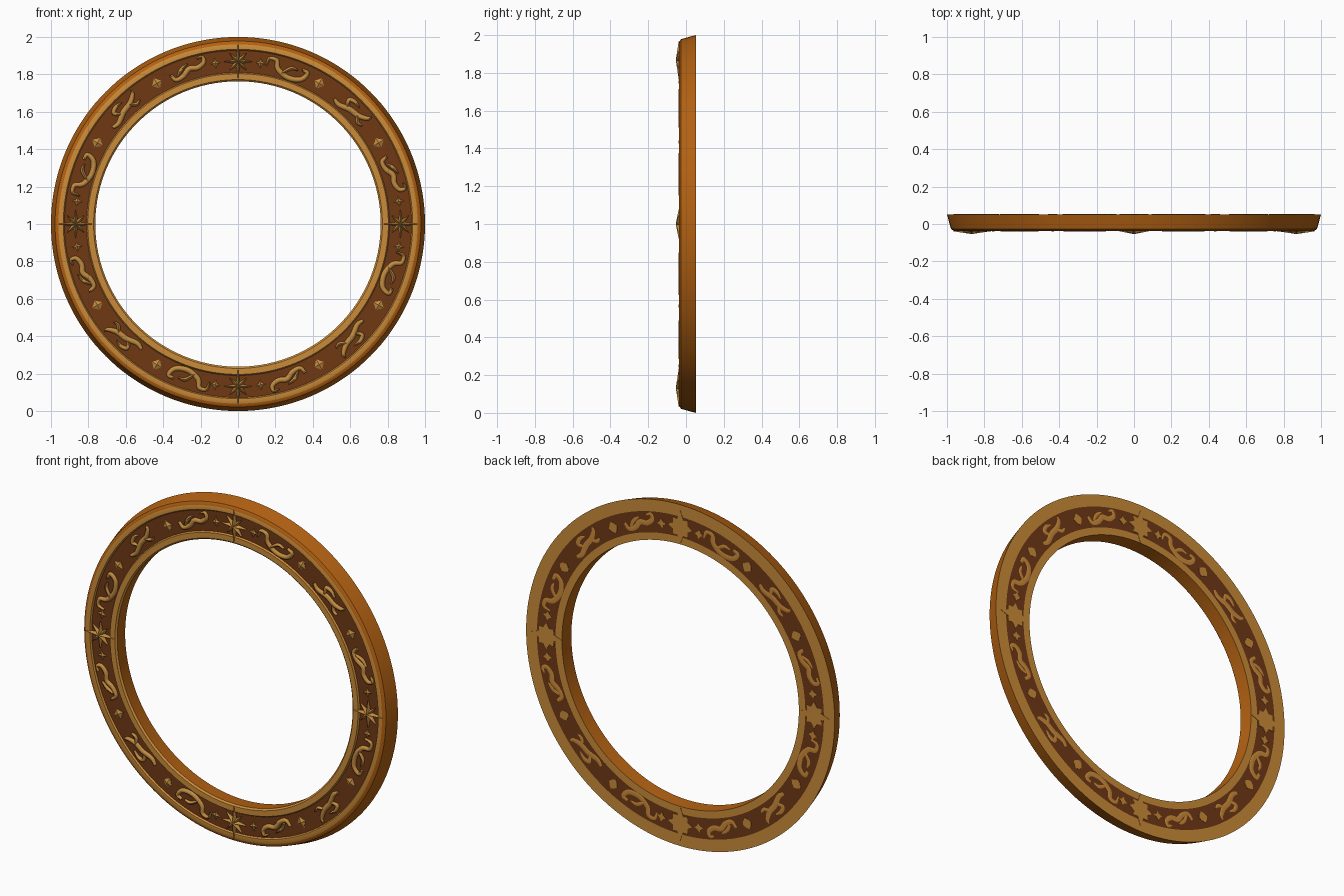
import bpy, bmesh
from math import sin, cos, pi, radians
from mathutils import Matrix, Vector

cube = bpy.data.objects.get("Cube")
if cube:
    bpy.data.objects.remove(cube)


def material(name, rgb):
    m = bpy.data.materials.new(name)
    m.use_nodes = True
    m.diffuse_color = (*rgb, 1)
    b = m.node_tree.nodes["Principled BSDF"]
    b.inputs["Base Color"].default_value = (*rgb, 1)
    b.inputs["Roughness"].default_value = 0.6
    return m


ORANGE = material("orange wood", (0.45, 0.12, 0.006))
GOLD = material("gold trim", (0.60, 0.26, 0.04))
BROWN = material("dark brown band", (0.16, 0.04, 0.007))
RELIEF = material("relief gold", (0.54, 0.26, 0.05))

FRONT, BACK, MID = 0.028, 0.052, 0.868


def finish(name, bm, mats, angle=35):
    bmesh.ops.recalc_face_normals(bm, faces=bm.faces)
    me = bpy.data.meshes.new(name)
    bm.to_mesh(me)
    bm.free()
    for m in mats:
        me.materials.append(m)
    ob = bpy.data.objects.new(name, me)
    bpy.context.collection.objects.link(ob)
    bpy.ops.object.select_all(action="DESELECT")
    ob.select_set(True)
    bpy.context.view_layer.objects.active = ob
    bpy.ops.object.shade_smooth_by_angle(angle=radians(angle))
    return ob


# Ring: closed lathe profile (radius, y, material of the next strip)
profile = [
    (1.0, BACK, 0), (0.986, 0.0, 0), (0.978, -0.027, 0), (0.96, -0.038, 1),
    (0.934, -0.037, 1), (0.928, -FRONT, 2), (0.81, -FRONT, 1), (0.804, -0.037, 1),
    (0.772, -0.037, 1), (0.763, -0.028, 0), (0.768, BACK, 1),
    (0.81, BACK, 2), (0.93, BACK, 1),
]
SEG = 144
bm = bmesh.new()
rings = []
for i in range(SEG):
    a = 2 * pi * i / SEG
    rings.append([bm.verts.new((r * sin(a), y, 1 + r * cos(a))) for r, y, _ in profile])
for i in range(SEG):
    p, q = rings[i], rings[(i + 1) % SEG]
    for j, row in enumerate(profile):
        k = (j + 1) % len(profile)
        bm.faces.new((p[j], p[k], q[k], q[j])).material_index = row[2]
finish("ring_frame", bm, [ORANGE, GOLD, BROWN])


def placement(deg, back):
    m = Matrix.Rotation(radians(deg), 4, "Y") @ Matrix.Translation((0, 0, MID))
    if back:
        m = Matrix.Rotation(pi, 4, "Z") @ m
    return Matrix.Translation((0, 0, 1)) @ m


def star(bm, mat, tips, valley, base, edge, peak):
    """Faceted star: one tip length per ray, with a short skirt below."""
    n = len(tips) * 2
    def loop(h_tip, h_valley):
        out = []
        for i in range(n):
            r = tips[i // 2] if i % 2 == 0 else valley
            h = h_tip if i % 2 == 0 else h_valley
            a = 2 * pi * i / n
            out.append(bm.verts.new(mat @ Vector((r * sin(a), -h, r * cos(a)))))
        return out
    low, top = loop(base, base), loop(edge, min(edge, base + 0.002))
    apex = bm.verts.new(mat @ Vector((0, -peak, 0)))
    for i in range(n):
        k = (i + 1) % n
        bm.faces.new((low[i], low[k], top[k], top[i]))
        bm.faces.new((top[i], top[k], apex))


def smooth_path(pts, steps=5):
    """Catmull-Rom points through the control points."""
    p = [Vector(v) for v in pts]
    p = [2 * p[0] - p[1]] + p + [2 * p[-1] - p[-2]]
    out = []
    for i in range(1, len(p) - 2):
        a, b, c, d = p[i - 1:i + 3]
        for s in range(steps):
            t = s / steps
            out.append(0.5 * (2 * b + (c - a) * t + (2 * a - 5 * b + 4 * c - d) * t * t
                              + (3 * b - a - 3 * c + d) * t ** 3))
    return out + [p[-2]]


def ribbon(bm, mat, pts, width, base, peak):
    """Tapered rounded strip following a path."""
    path = smooth_path(pts)
    last = len(path) - 1
    rows = []
    for i, c in enumerate(path):
        d = (path[min(i + 1, last)] - path[max(i - 1, 0)]).normalized()
        side = Vector((-d.y, d.x))
        t = i / last
        w = width * (0.25 + 0.75 * sin(pi * min(1, t * 0.9 + 0.1)) ** 0.8)
        row = []
        for s in (-1, -0.7, 0, 0.7, 1):
            q = c + side * w * s
            h = base - 0.001 + (peak - base) * (1 - s * s) ** 0.5
            row.append(bm.verts.new(mat @ Vector((q.x, -h, q.y))))
        rows.append(row)
    for p, q in zip(rows, rows[1:]):
        for j in range(4):
            bm.faces.new((p[j], p[j + 1], q[j + 1], q[j]))
    bm.faces.new(rows[0])
    bm.faces.new(rows[-1])


# Scroll motifs: lists of (along, outward) paths with a half width
s_curve = [
    ([(.08, .022), (.112, .012), (.088, -.03), (.02, -.042),
      (-.045, -.014), (-.065, .028), (-.105, .026), (-.11, -.016)], .015),
    ([(-.02, -.03), (.02, .01), (.06, .012)], .01),
]
wave = [
    ([(-.105, .0), (-.085, -.034), (-.04, -.026), (0, .002),
      (.045, -.006), (.085, .012), (.085, .042), (.055, .04)], .015),
    ([(-.07, -.02), (-.04, .012), (0, .03)], .01),
]
leaf = [
    ([(-.11, -.03), (-.07, -.036), (-.01, -.012), (.045, -.004),
      (.09, .02), (.1, .042)], .016),
    ([(-.03, -.01), (-.05, .02), (-.02, .036), (.02, .03)], .012),
    ([(.04, -.006), (.07, -.032), (.1, -.028)], .01),
]
motifs = [(17.5, s_curve), (45, leaf), (72.5, wave)]

# Relief on the front, thin matching inlays on the back
for side, back in (("front", False), ("back", True)):
    base = BACK if back else FRONT
    flat = base + 0.002
    grow = 1.25 if back else 1.0
    mat = GOLD if back else RELIEF

    bm = bmesh.new()
    for quarter in range(4):
        for deg, strokes in motifs:
            m = placement(deg + 90 * quarter, back)
            for pts, width in strokes:
                ribbon(bm, m, pts, width * grow, base, flat if back else 0.042)
    finish(side + "_scrolls", bm, [mat], 60)

    bm = bmesh.new()
    for quarter in range(4):
        m = placement(90 * quarter, back)
        star(bm, m, [.098, .068, .078, .068] * 2, .05 if back else .026,
             base, flat if back else 0.039, flat if back else 0.054)
    finish(side + "_large_stars", bm, [mat], 10)

    bm = bmesh.new()
    for quarter in range(4):
        for deg in (30, 60):
            star(bm, placement(deg + 90 * quarter, back), [.034, .03] * 2, .021 * grow,
                 base, flat if back else 0.031, flat if back else 0.041)
        for deg in (-8, 8):
            star(bm, placement(deg + 90 * quarter, back), [.028] * 4, .012 * grow,
                 base, flat if back else 0.03, flat if back else 0.038)
    finish(side + "_small_stars", bm, [mat], 10)
